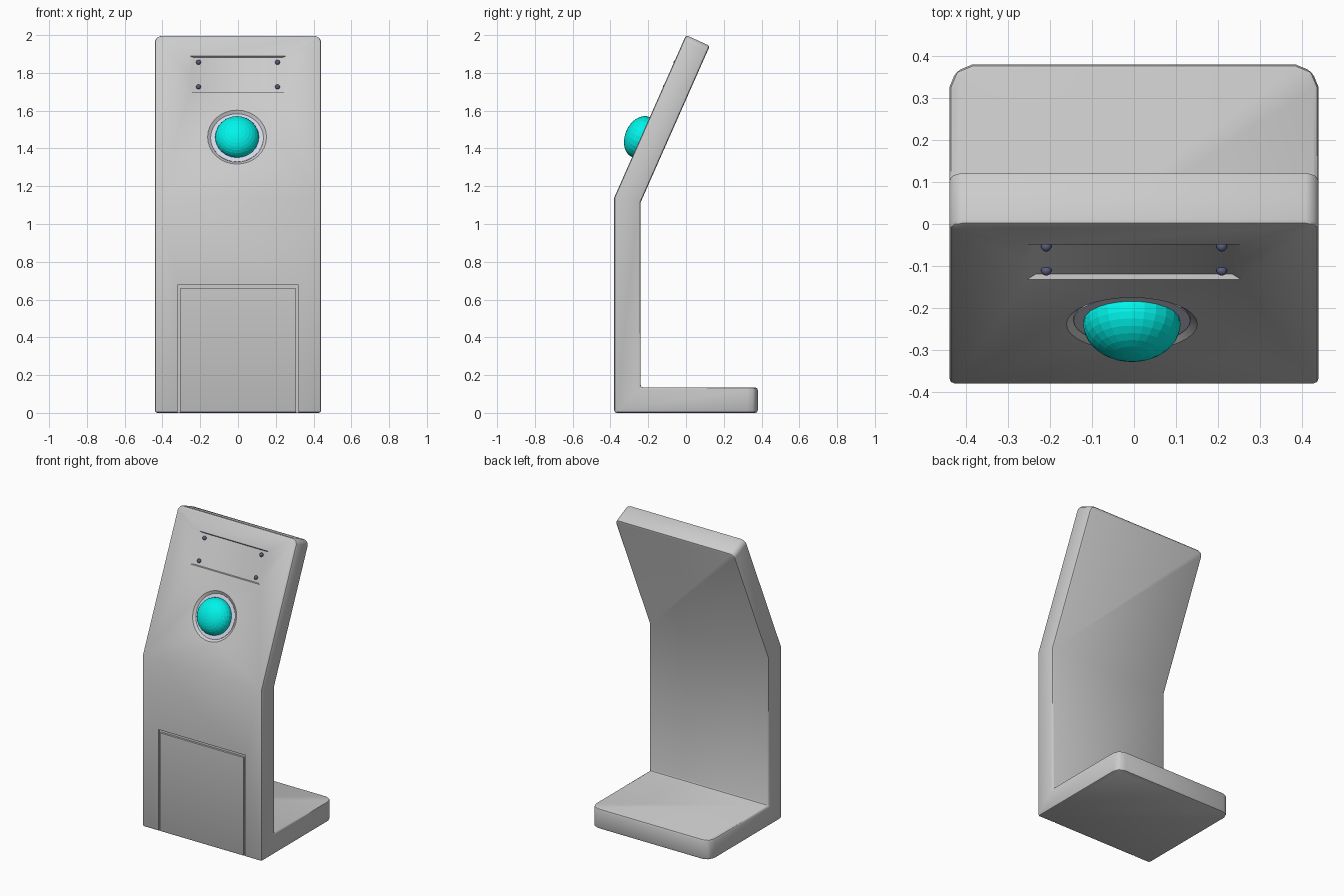
import bpy, bmesh
from math import atan2, radians
from mathutils import Matrix, Vector

if "Cube" in bpy.data.objects:
    bpy.data.objects.remove(bpy.data.objects["Cube"])

W = 0.44
BEND, TOP = Vector((0, -0.38, 1.14)), Vector((0, 0, 2.0))
UP = (TOP - BEND).normalized()
TILT = atan2(UP.z, UP.y)


def on_slope(x, z):
    """Frame on the tilted face: local y up the slope, local z outward."""
    t = (z - BEND.z) / (TOP.z - BEND.z)
    p = BEND.lerp(TOP, t)
    return Matrix.Translation((x, p.y, p.z)) @ Matrix.Rotation(TILT, 4, 'X')


def material(name, rgb):
    m = bpy.data.materials.new(name)
    m.diffuse_color = (*rgb, 1)
    m.use_nodes = True
    m.node_tree.nodes["Principled BSDF"].inputs["Base Color"].default_value = m.diffuse_color
    return m


def finish(name, bm, mat=None, frame=None):
    if frame:
        bm.transform(frame)
    bmesh.ops.recalc_face_normals(bm, faces=bm.faces)
    me = bpy.data.meshes.new(name)
    bm.to_mesh(me)
    bm.free()
    ob = bpy.data.objects.new(name, me)
    bpy.context.collection.objects.link(ob)
    if mat:
        me.materials.append(mat)
    return ob


def smooth(ob, angle=35):
    bpy.ops.object.select_all(action='DESELECT')
    ob.select_set(True)
    bpy.context.view_layer.objects.active = ob
    bpy.ops.object.shade_smooth_by_angle(angle=radians(angle))


def box(name, x0, x1, y0, y1, z0, z1):
    bm = bmesh.new()
    bmesh.ops.create_cube(bm, size=1)
    for v in bm.verts:
        v.co = ((x0 + x1) / 2 + v.co.x * (x1 - x0),
                (y0 + y1) / 2 + v.co.y * (y1 - y0),
                (z0 + z1) / 2 + v.co.z * (z1 - z0))
    return finish(name, bm)


# Body: side profile (y, z) extruded across the width
profile = [(-0.38, 0), (-0.38, 1.14), (0, 2), (0.126, 1.943), (-0.24, 1.115),
           (-0.24, 0.135), (0.38, 0.135), (0.38, 0)]
bm = bmesh.new()
face = bm.faces.new([bm.verts.new((-W, y, z)) for y, z in profile])
ext = bmesh.ops.extrude_face_region(bm, geom=[face])
bmesh.ops.translate(bm, vec=(2 * W, 0, 0),
                    verts=[g for g in ext['geom'] if isinstance(g, bmesh.types.BMVert)])


# Rounded corners of the base and of the top
def mid(e):
    return (e.verts[0].co + e.verts[1].co) / 2


def outer(e):
    return abs(e.verts[0].co.x - e.verts[1].co.x) < 1e-4


for test, r in ((lambda m: m.y > 0.37, 0.055), (lambda m: m.z > 1.96, 0.03)):
    edges = [e for e in bm.edges if outer(e) and test(mid(e))]
    bmesh.ops.bevel(bm, geom=edges, offset=r, segments=2, profile=0.5, affect='EDGES')
body = finish("body", bm)
bev = body.modifiers.new("bevel", 'BEVEL')
bev.width, bev.segments = 0.013, 2
bev.limit_method, bev.angle_limit = 'ANGLE', radians(32)

# Cutters: door grooves, tapered plate recess, round eye socket
DEPTH = 0.012
cutters = []
bm = bmesh.new()
for z, s in ((-DEPTH, 0), (DEPTH, 0.04)):
    for sx, sy in ((-1, -1), (1, -1), (1, 1), (-1, 1)):
        bm.verts.new((sx * (0.235 + s), sy * (0.099 + s / 4), z))
bmesh.ops.convex_hull(bm, input=bm.verts)
cutters.append(finish("plate_cutter", bm, frame=on_slope(0, 1.795)))

bm = bmesh.new()
bmesh.ops.create_cone(bm, cap_ends=True, segments=32, radius1=0.14, radius2=0.172,
                      depth=2 * DEPTH)
cutters.append(finish("socket_cutter", bm, frame=on_slope(-0.005, 1.46)))

cutters.append(box("groove_cutter_top", -0.32, 0.32, -0.45, -0.367, 0.658, 0.677))
for s in (-1, 1):
    cutters.append(box("groove_cutter_side", min(s * .32, s * .306), max(s * .32, s * .306),
                       -0.45, -0.367, -0.05, 0.67))

for c in cutters:
    c.hide_render = True
    b = body.modifiers.new("cut", 'BOOLEAN')
    b.operation, b.solver, b.object = 'DIFFERENCE', 'EXACT', c
bpy.context.view_layer.objects.active = body
for m in list(body.modifiers):
    bpy.ops.object.modifier_apply(modifier=m.name)
for c in cutters:
    bpy.data.objects.remove(c, do_unlink=True)
smooth(body)

# Eye: pale socket floor and a flattened glowing dome
pale = material("pale_metal", (0.66, 0.68, 0.8))
cyan = material("cyan", (0.0, 0.9, 0.82))
dark = material("dark_blue", (0.1, 0.12, 0.22))
bm = bmesh.new()
bmesh.ops.create_cone(bm, cap_ends=True, segments=32, radius1=0.139, radius2=0.139, depth=0.006)
finish("eye_socket", bm, pale, on_slope(-0.005, 1.46) @ Matrix.Translation((0, 0, -DEPTH)))

bm = bmesh.new()
bmesh.ops.create_uvsphere(bm, u_segments=24, v_segments=16, radius=1)
bmesh.ops.scale(bm, vec=(0.116, 0.116, 0.084), verts=bm.verts)
finish("eye_dome", bm, cyan, on_slope(-0.005, 1.46))

# Rivets in the plate corners
for x in (-0.209, 0.209):
    for z in (1.73, 1.86):
        bm = bmesh.new()
        bmesh.ops.create_uvsphere(bm, u_segments=12, v_segments=8, radius=0.013)
        smooth(finish("rivet", bm, dark, on_slope(x, z) @ Matrix.Translation((0, 0, -0.01))))
